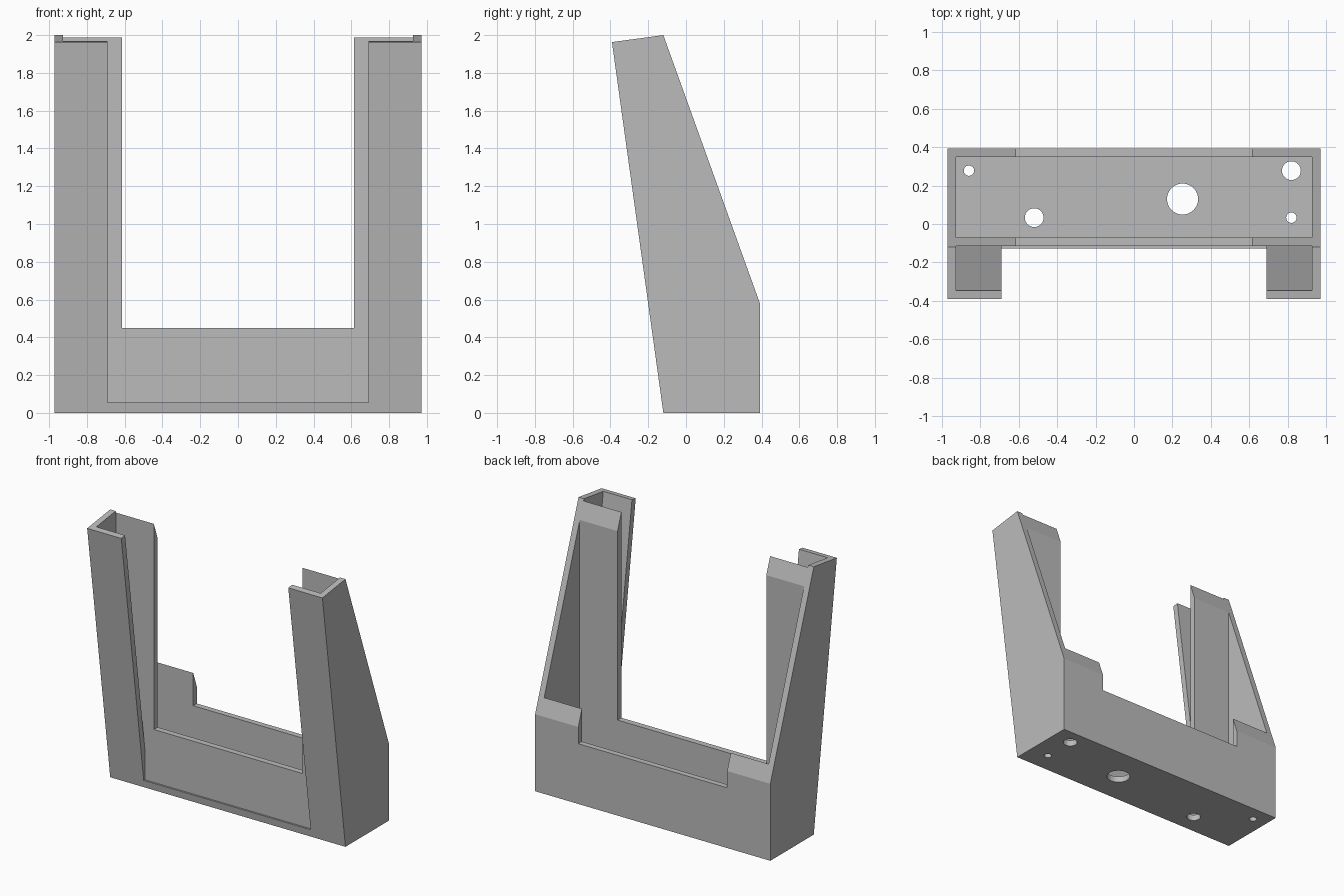
import bpy
import bmesh

cube = bpy.data.objects.get("Cube")
if cube:
    bpy.data.objects.remove(cube, do_unlink=True)

grey = bpy.data.materials.new("plain grey")
grey.use_nodes = True
colour = (0.5, 0.5, 0.5, 1)
grey.diffuse_color = colour
grey.node_tree.nodes["Principled BSDF"].inputs["Base Color"].default_value = colour


def prism(name, outline, half_width):
    """Extrude a (y, z) outline along x, centred on x = 0."""
    bm = bmesh.new()
    face = bm.faces.new([bm.verts.new((-half_width, y, z)) for y, z in outline])
    ext = bmesh.ops.extrude_face_region(bm, geom=[face])
    moved = [v for v in ext["geom"] if isinstance(v, bmesh.types.BMVert)]
    bmesh.ops.translate(bm, verts=moved, vec=(2 * half_width, 0, 0))
    bmesh.ops.recalc_face_normals(bm, faces=bm.faces)
    mesh = bpy.data.meshes.new(name)
    bm.to_mesh(mesh)
    bm.free()
    mesh.materials.append(grey)
    obj = bpy.data.objects.new(name, mesh)
    bpy.context.collection.objects.link(obj)
    return obj


def box(name, y0, y1, z0, z1, half_width):
    return prism(name, [(y0, z0), (y1, z0), (y1, z1), (y0, z1)], half_width)


def cut(target, cutter):
    mod = target.modifiers.new("cut", "BOOLEAN")
    mod.operation = "DIFFERENCE"
    mod.solver = "EXACT"
    mod.object = cutter
    bpy.context.view_layer.objects.active = target
    bpy.ops.object.modifier_apply(modifier=mod.name)
    bpy.data.objects.remove(cutter, do_unlink=True)


HALF = 0.972      # half width of the whole bracket
WALL = 0.045      # wall thickness
PLATE = -0.115    # front of the upright plate
TALL = 3          # beyond the top

# Solid silhouette: leaning front, sloping back
bracket = prism("bracket", [(-0.12, 0), (0.393, 0), (0.393, 0.575),
                            (-0.12, 2), (-0.392, 1.963)], HALF)

# Tray hollow, running up behind the upright plate
cut(bracket, box("tray_cutter", PLATE + WALL, 0.35, WALL, TALL, HALF - WALL))

# Wide opening between the two towers
cut(bracket, box("opening_cutter", -1, 1, 0.45, TALL, 0.615))

# Wedge channel between the leaning flange and the upright plate
lean = 0.272 / 1.963
inner = -0.12 + WALL * 1.01
apex = (inner - PLATE) / lean
cut(bracket, prism("channel_cutter", [(PLATE, apex), (PLATE, TALL),
                                      (inner - lean * TALL, TALL)], HALF - WALL))

# Gap between the two front flanges
cut(bracket, box("front_cutter", -1, PLATE, 0.055, TALL, 0.69))

# Cable and screw holes in the floor
for x, y, radius in [(-0.86, 0.278, 0.027), (-0.52, 0.033, 0.049),
                     (0.253, 0.13, 0.081), (0.82, 0.278, 0.049),
                     (0.82, 0.033, 0.027)]:
    bpy.ops.mesh.primitive_cylinder_add(vertices=32, radius=radius, depth=0.2,
                                        location=(x, y, 0))
    cut(bracket, bpy.context.object)
